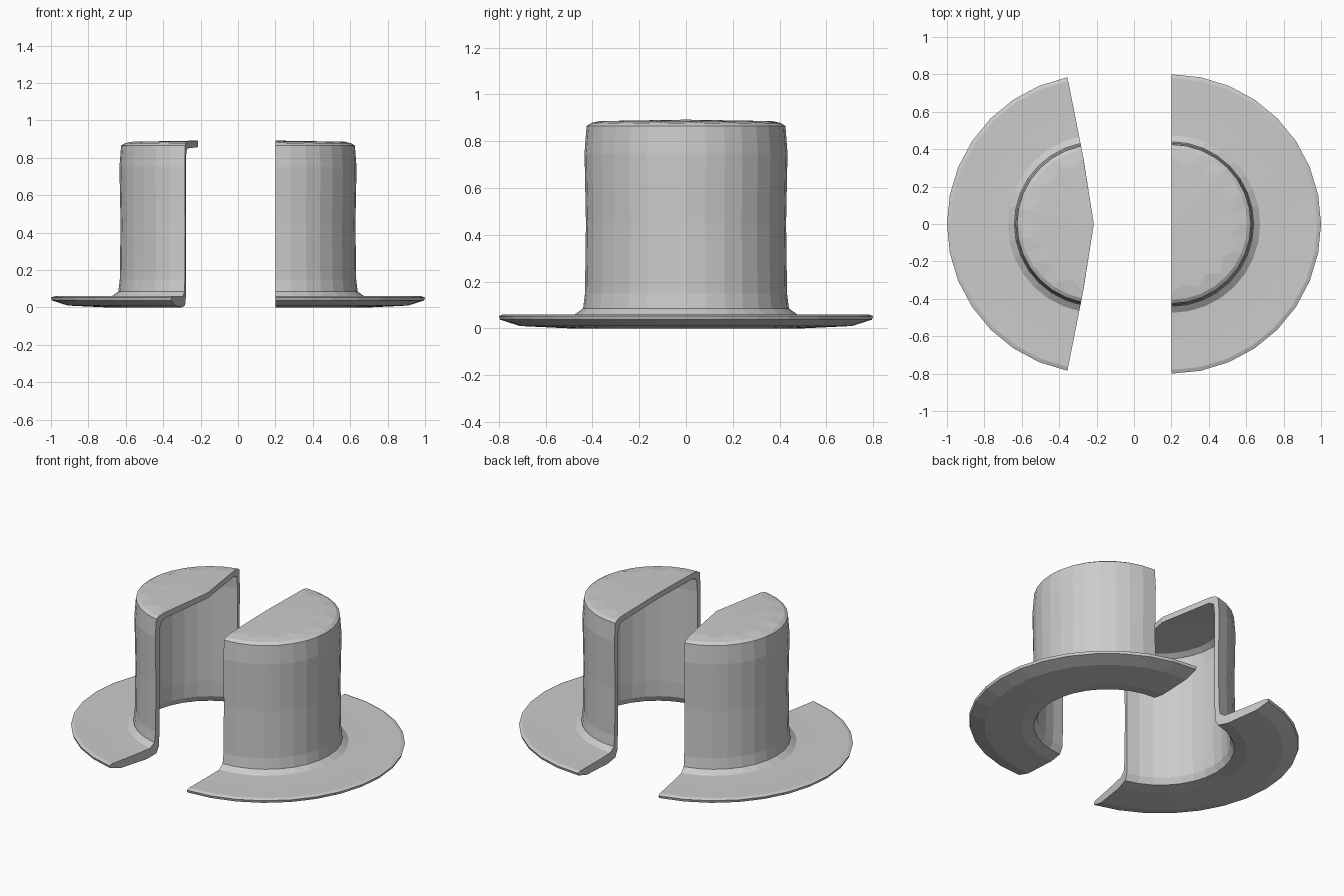
import bpy, bmesh
from math import cos, sin, radians

if "Cube" in bpy.data.objects:
    bpy.data.objects.remove(bpy.data.objects["Cube"])

STEP = 360 / 32

# Outer skin then inner skin as (radius, z); the axis points close the section
SECTION = [(0.37, 0.886), (0.405, 0.878), (0.425, 0.865), (0.434, 0.75), (0.428, 0.45), (0.432, 0.15),
           (0.44, 0.085), (0.475, 0.06), (0.62, 0.058), (0.78, 0.06),
           (0.80, 0.053), (0.795, 0.037), (0.71, 0.01), (0.50, 0.0),
           (0.425, 0.012), (0.405, 0.05), (0.40, 0.15), (0.40, 0.75),
           (0.392, 0.83), (0.36, 0.85)]


def hat_piece(name, center_x, first, count, tip_x):
    """Sweep the hat section through count segments and cap both cuts."""
    bm = bmesh.new()
    top = bm.verts.new((center_x + tip_x, 0, 0.892))
    under = bm.verts.new((center_x + tip_x, 0, 0.857))
    rings = []
    for i in range(count + 1):
        a = radians((first + i) * STEP)
        ring = []
        for k, (r, z) in enumerate(SECTION):
            if k == 0 and i % 2:          # crimped edge of the crown top
                r -= 0.045
            ring.append(bm.verts.new((center_x + r * cos(a), r * sin(a), z)))
        rings.append(ring)
    for a, b in zip(rings, rings[1:]):
        bm.faces.new((top, a[0], b[0]))
        for k in range(len(SECTION) - 1):
            bm.faces.new((a[k], a[k + 1], b[k + 1], b[k]))
        bm.faces.new((a[-1], under, b[-1]))
    # Cut faces across the thickness
    for ring in (rings[0], rings[-1]):
        n = len(ring)
        # pair outer and inner points into a strip from crown to brim
        bm.faces.new((top, ring[0], ring[1], ring[2], ring[n - 2], ring[n - 1], under))
        bm.faces.new((ring[2], ring[3], ring[n - 3], ring[n - 2]))
        bm.faces.new((ring[3], ring[4], ring[5], ring[n - 4], ring[n - 3]))
        bm.faces.new((ring[5], ring[6], ring[n - 5], ring[n - 4]))
        bm.faces.new((ring[6], ring[7], ring[n - 7], ring[n - 6], ring[n - 5]))
        bm.faces.new(ring[7:n - 6])
    bmesh.ops.recalc_face_normals(bm, faces=bm.faces)
    mesh = bpy.data.meshes.new(name)
    bm.to_mesh(mesh)
    bm.free()
    obj = bpy.data.objects.new(name, mesh)
    bpy.context.collection.objects.link(obj)
    return obj


# Two halves of a split top hat
hat_piece("hat_right_half", 0.2, -8, 16, 0.0)
hat_piece("hat_left_half", -0.2, 9, 14, -0.015)
